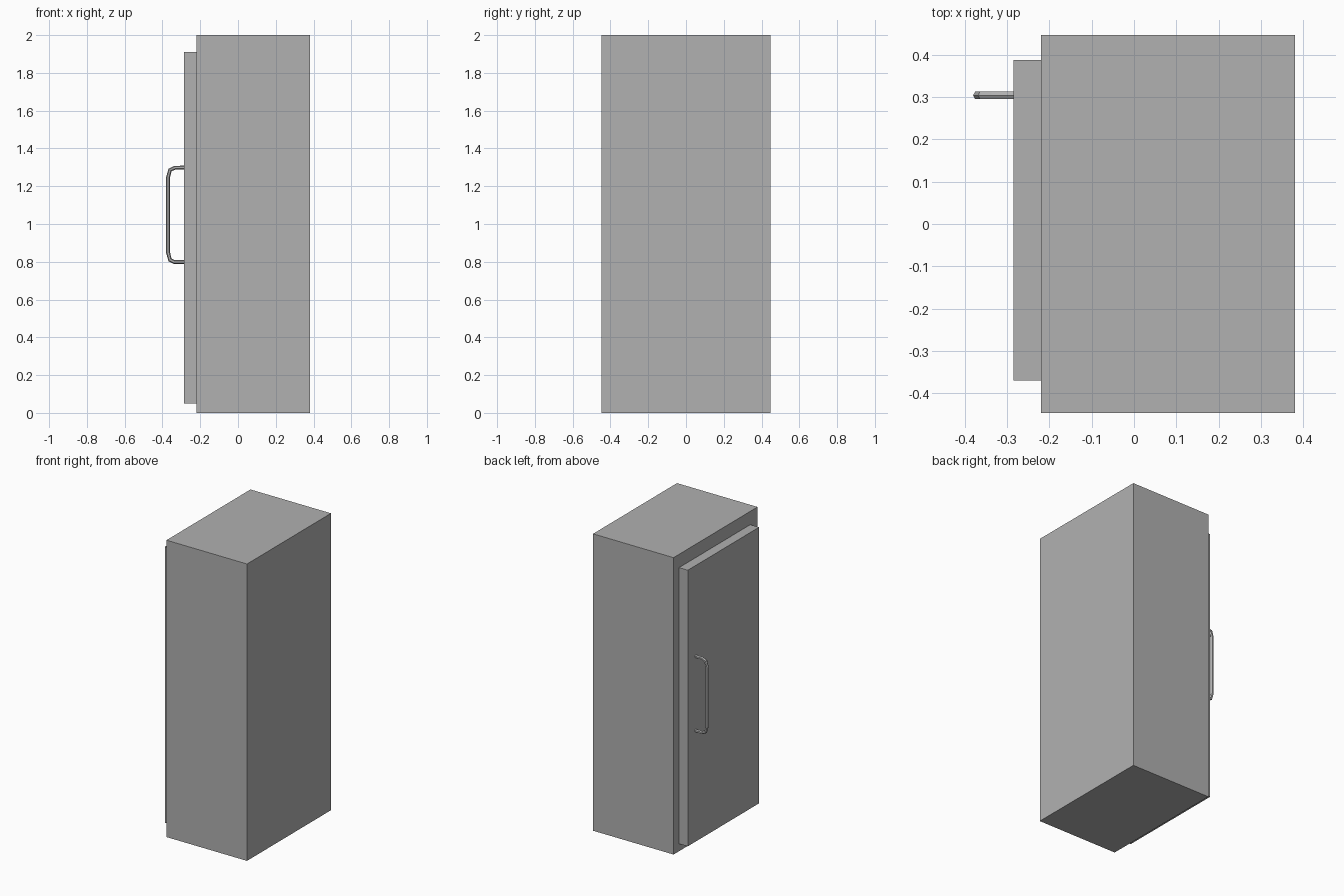
import bpy, bmesh, math
from mathutils import Vector

if "Cube" in bpy.data.objects:
    bpy.data.objects.remove(bpy.data.objects["Cube"])

# Mid-grey paint shared by all parts
grey = bpy.data.materials.new("mid_grey")
grey.diffuse_color = (0.44, 0.44, 0.44, 1)
grey.use_nodes = True
grey.node_tree.nodes["Principled BSDF"].inputs["Base Color"].default_value = grey.diffuse_color


def finish(bm, name):
    bmesh.ops.recalc_face_normals(bm, faces=bm.faces)
    mesh = bpy.data.meshes.new(name)
    bm.to_mesh(mesh)
    bm.free()
    mesh.materials.append(grey)
    obj = bpy.data.objects.new(name, mesh)
    bpy.context.collection.objects.link(obj)
    return obj


def box(name, lo, hi):
    lo, hi = Vector(lo), Vector(hi)
    bm = bmesh.new()
    bmesh.ops.create_cube(bm, size=1)
    bmesh.ops.scale(bm, vec=hi - lo, verts=bm.verts)
    bmesh.ops.translate(bm, vec=(lo + hi) / 2, verts=bm.verts)
    return finish(bm, name)


def tube(name, path, radius, sides):
    """Sweep a polygon along a path lying in an XZ plane."""
    bm = bmesh.new()
    side = Vector((0, 1, 0))
    rings = []
    for i, p in enumerate(path):
        before = path[max(i - 1, 0)]
        after = path[min(i + 1, len(path) - 1)]
        d1 = (p - before).normalized()
        d2 = (after - p).normalized()
        normal = (d1 + d2).normalized().cross(side)
        angles = [2 * math.pi * k / sides for k in range(sides)]
        rings.append([bm.verts.new(p + radius * (math.cos(a) * normal + math.sin(a) * side))
                      for a in angles])
    for a, b in zip(rings, rings[1:]):
        for k in range(sides):
            n = (k + 1) % sides
            bm.faces.new((a[k], a[n], b[n], b[k]))
    bm.faces.new(rings[0])
    bm.faces.new(rings[-1])
    return finish(bm, name)


# Cabinet body and door slab
box("cabinet_body", (-0.22, -0.447, 0), (0.38, 0.447, 2))
box("door", (-0.285, -0.37, 0.05), (-0.22, 0.388, 1.91))

# Pull handle: upper half of the bent bar, mirrored about its middle height
mid = 1.048
half = [(-0.281, 0.25), (-0.335, 0.25), (-0.36, 0.238), (-0.37, 0.2)]
points = [(x, mid + dz) for x, dz in half] + [(x, mid - dz) for x, dz in reversed(half)]
tube("door_handle", [Vector((x, 0.304, z)) for x, z in points], 0.0105, 6)
